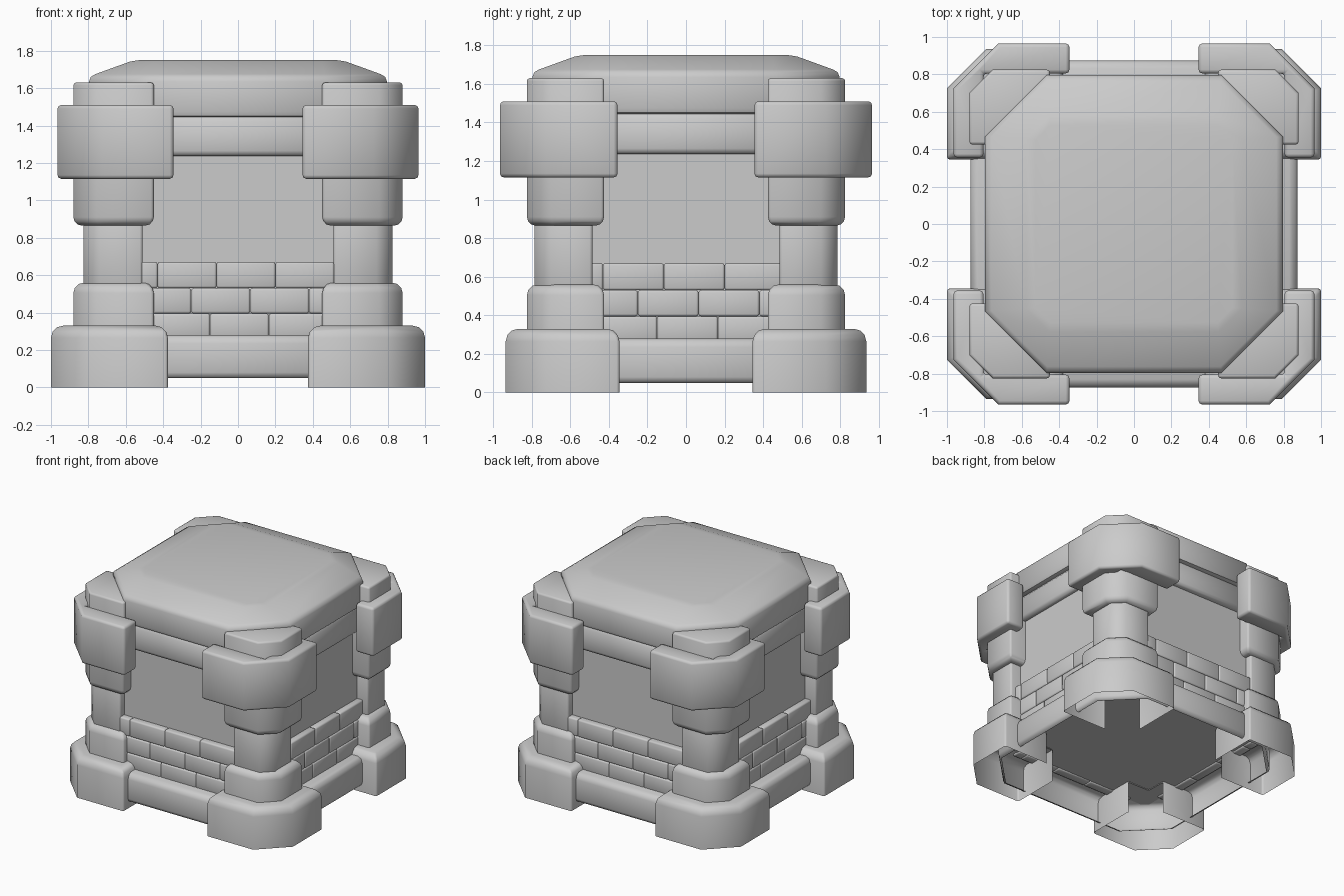
import bpy, bmesh, math
from mathutils import Matrix

cube = bpy.data.objects.get("Cube")
if cube:
    bpy.data.objects.remove(cube, do_unlink=True)

stone = bpy.data.materials.new("grey_stone")
stone.use_nodes = True
GREY = (0.6, 0.6, 0.6, 1)
stone.diffuse_color = GREY
stone.node_tree.nodes["Principled BSDF"].inputs["Base Color"].default_value = GREY
parts = []


def finish(bm, name):
    mesh = bpy.data.meshes.new(name)
    bm.to_mesh(mesh)
    bm.free()
    mesh.materials.append(stone)
    ob = bpy.data.objects.new(name, mesh)
    bpy.context.collection.objects.link(ob)
    parts.append(ob)


def copies(bm, name, matrices):
    """Make transformed copies of a part, keeping outward normals."""
    for i, m in enumerate(matrices):
        part = bm.copy()
        part.transform(m)
        if m.determinant() < 0:
            bmesh.ops.reverse_faces(part, faces=part.faces)
        finish(part, f"{name}_{i + 1}")
    bm.free()


def soften(bm, width, segments=2):
    edges = [e for e in bm.edges if len(e.link_faces) == 2
             and e.calc_face_angle(0) > math.radians(60)]
    bmesh.ops.bevel(bm, geom=edges, offset=width, segments=segments,
                    profile=0.5, affect='EDGES', clamp_overlap=True)


def prism(plan, z0, z1, top=0, bottom=0, soft=0.015, open_bottom=False):
    """Extruded plan with wide rounding on the top or bottom rim."""
    bm = bmesh.new()
    face = bm.faces.new([bm.verts.new((x, y, z0)) for x, y in plan])
    ext = bmesh.ops.extrude_face_region(bm, geom=[face], use_keep_orig=True)
    for v in ext["geom"]:
        if isinstance(v, bmesh.types.BMVert):
            v.co.z = z1
    bmesh.ops.recalc_face_normals(bm, faces=bm.faces)
    for z, width in ((z1, top), (z0, bottom)):
        if width:
            rim = [e for e in bm.edges if all(abs(v.co.z - z) < 1e-4 for v in e.verts)]
            bmesh.ops.bevel(bm, geom=rim, offset=width, segments=3,
                            profile=0.5, affect='EDGES')
    if open_bottom:
        low = [f for f in bm.faces if f.normal.z < -0.9]
        bmesh.ops.delete(bm, geom=low, context='FACES')
    soften(bm, soft)
    return bm


def corner_plan(x0, x1, y0, y1, cut, thick=None):
    """Corner block with a cut outer corner; L-shaped if thick is given."""
    outer = [(x1, y0), (x1, y1 - cut), (x1 - cut, y1), (x0, y1)]
    if thick is None:
        return [(x0, y0)] + outer
    return outer + [(x0, y1 - thick), (x1 - thick, y1 - thick), (x1 - thick, y0)]


def box(x0, x1, y0, y1, z0, z1, soft, segments=2):
    bm = bmesh.new()
    bmesh.ops.create_cube(bm, size=1)
    bm.transform(Matrix.Translation(((x0 + x1) / 2, (y0 + y1) / 2, (z0 + z1) / 2))
                 @ Matrix.Diagonal((x1 - x0, y1 - y0, z1 - z0, 1)))
    if soft:
        soften(bm, soft, segments)
    return bm


def slab(name, half, cut, profile, open_bottom=False):
    """Square slab with cut corners, lofted through (inset, height) pairs."""
    bm = bmesh.new()
    rings = []
    for inset, z in profile:
        r = half - inset
        c = r - cut + inset * 0.93
        ring = [(r, -c), (r, c), (c, r), (-c, r), (-r, c), (-r, -c), (-c, -r), (c, -r)]
        rings.append([bm.verts.new((x, y, z)) for x, y in ring])
    for a, b in zip(rings, rings[1:]):
        for i in range(8):
            j = (i + 1) % 8
            bm.faces.new((a[i], a[j], b[j], b[i]))
    bm.faces.new(rings[-1])
    if not open_bottom:
        bm.faces.new(rings[0][::-1])
    finish(bm, name)


corners = [Matrix.Diagonal((sx, sy, 1, 1)) for sx in (1, -1) for sy in (1, -1)]
sides = [Matrix.Rotation(k * math.pi / 2, 4, 'Z') for k in range(4)]

# Column feet: hollow shells whose inner walls are left open
foot = prism(corner_plan(0.375, 1, 0.345, 0.935, 0.21, 0.42), 0, 0.33,
             top=0.065, open_bottom=True)
inner = [f for f in foot.faces if f.calc_center_median().z < 0.27
         and (f.normal.x < -0.5 and f.calc_center_median().x > 0.5
              or f.normal.y < -0.5 and f.calc_center_median().y > 0.45)]
bmesh.ops.delete(foot, geom=inner, context='FACES')
copies(foot, "column_foot", corners)

# Column blocks, shafts and capitals
block = corner_plan(0.45, 0.88, 0.425, 0.825, 0.125)
copies(prism(block, 0.28, 0.56, top=0.055, open_bottom=True),
       "column_lower_block", corners)
copies(prism(corner_plan(0.51, 0.825, 0.485, 0.785, 0.085), 0.5, 0.92),
       "column_shaft", corners)
copies(prism(block, 0.865, 1.63, bottom=0.045), "column_upper_block", corners)
copies(prism(corner_plan(0.345, 0.965, 0.355, 0.965, 0.24, 0.16), 1.115, 1.51,
             soft=0.02), "column_capital", corners)

# Walls, hollow plinth and the band under the roof
finish(box(-0.73, 0.73, -0.73, 0.73, 0.275, 1.44, 0), "wall_core")
slab("plinth", 0.875, 0.3, [(0.03, 0.05), (0.01, 0.057), (0, 0.08), (0, 0.235),
                            (0.012, 0.267), (0.045, 0.28)], open_bottom=True)
slab("upper_band", 0.775, 0.3, [(0.03, 1.237), (0.008, 1.245), (0, 1.265),
                                (0, 1.42), (0.02, 1.447)])

# Brick courses
PITCH, END = 0.315, 0.56
for row, (z0, z1, seam) in enumerate([(0.265, 0.395, -0.15), (0.395, 0.53, -0.25),
                                      (0.53, 0.67, -0.115)]):
    for k in range(-2, 4):
        x0 = max(seam + PITCH * (k - 1), -END)
        x1 = min(seam + PITCH * k, END)
        if x1 - x0 > 0.04:
            copies(box(x0, x1, -0.78, -0.7, z0, z1, 0.012),
                   f"brick_course_{row + 1}_{k + 3}", sides)

# Roof with rounded rim and shallow slope
slab("roof", 0.797, 0.33, [(0.03, 1.445), (0.008, 1.452), (0, 1.475), (0, 1.635),
                           (0.01, 1.66), (0.035, 1.675), (0.22, 1.742), (0.27, 1.75)])

# Smooth shading with sharp creases kept
bpy.ops.object.select_all(action='DESELECT')
for ob in parts:
    ob.select_set(True)
bpy.context.view_layer.objects.active = parts[0]
bpy.ops.object.shade_smooth_by_angle(angle=math.radians(50))
